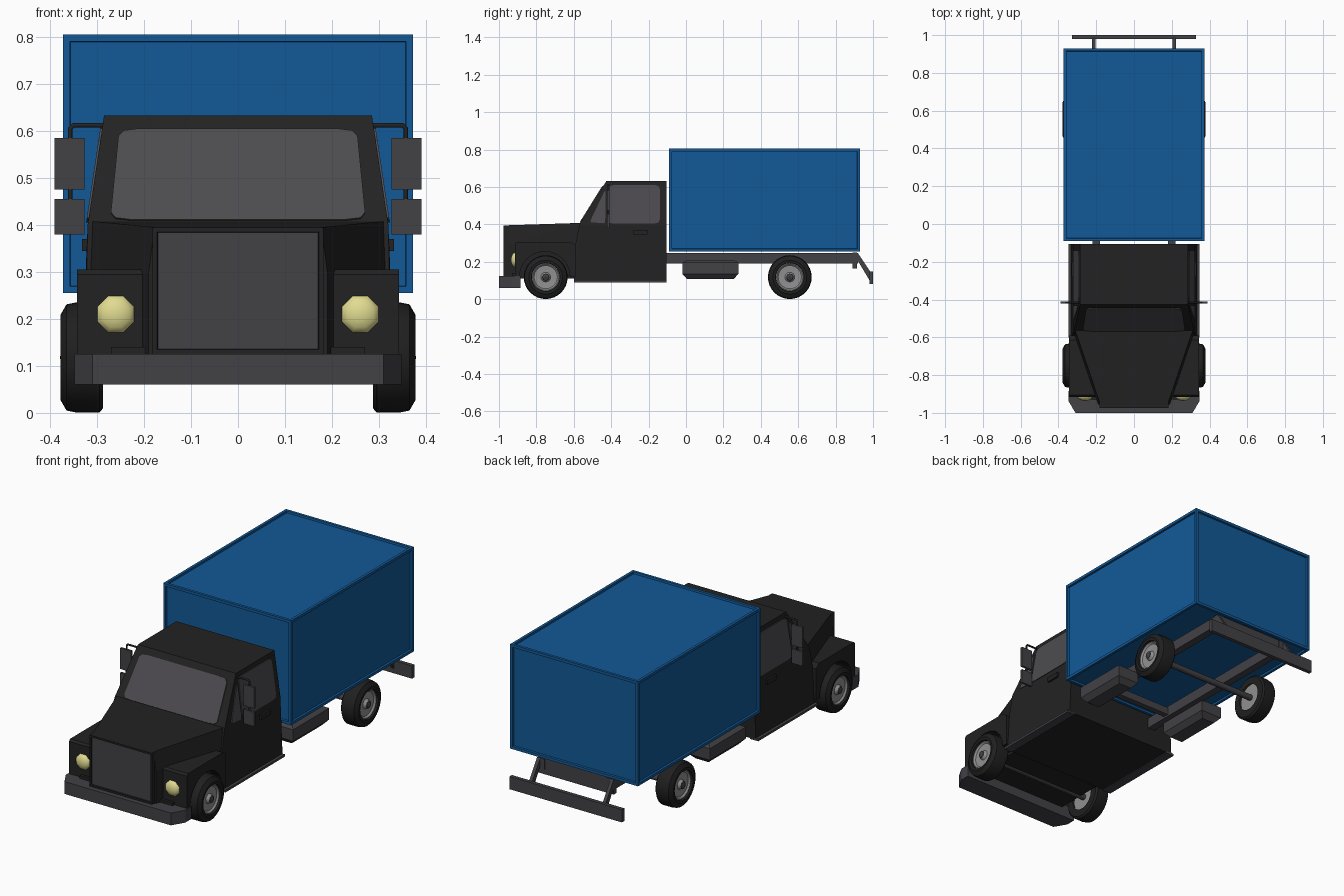
import bpy, bmesh
from math import cos, sin, pi, radians
from mathutils import Vector, Matrix

if "Cube" in bpy.data.objects:
    bpy.data.objects.remove(bpy.data.objects["Cube"])


def material(name, r, g, b):
    m = bpy.data.materials.new(name)
    m.use_nodes = True
    m.diffuse_color = (r, g, b, 1)
    node = next(n for n in m.node_tree.nodes if n.type == 'BSDF_PRINCIPLED')
    node.inputs["Base Color"].default_value = (r, g, b, 1)
    return m


BLUE = material("blue paint", .006, .10, .31)
BLACK = material("black paint", .016, .016, .016)
RUBBER = material("tyre rubber", .014, .014, .014)
GLASS = material("grey glass", .073, .07, .078)
TRIM = material("dark grey metal", .054, .052, .06)
METAL = material("wheel metal", .28, .28, .28)
LAMP = material("pale yellow lamp", .75, .71, .28)
SIDES = (("left", 1), ("right", -1))


def finish(name, bm, *mats, smooth=False):
    bmesh.ops.recalc_face_normals(bm, faces=bm.faces)
    mesh = bpy.data.meshes.new(name)
    bm.to_mesh(mesh)
    bm.free()
    for m in mats:
        mesh.materials.append(m)
    ob = bpy.data.objects.new(name, mesh)
    bpy.context.collection.objects.link(ob)
    if smooth:
        bpy.ops.object.select_all(action='DESELECT')
        ob.select_set(True)
        bpy.context.view_layer.objects.active = ob
        bpy.ops.object.shade_smooth_by_angle(angle=radians(35))
    return ob


def hull(name, points, mat):
    """Convex solid around the points."""
    bm = bmesh.new()
    for p in points:
        bm.verts.new(p)
    bmesh.ops.convex_hull(bm, input=bm.verts)
    bmesh.ops.dissolve_limit(bm, angle_limit=.01, verts=bm.verts, edges=bm.edges)
    return finish(name, bm, mat)


def box(name, x, y, z, mat):
    return hull(name, [(a, b, c) for a in x for b in y for c in z], mat)


def both(points):
    return [(s * x, y, z) for x, y, z in points for s in (1, -1)]


def prism(name, points, push, mat):
    """Flat outline pushed along a vector."""
    bm = bmesh.new()
    face = bm.faces.new([bm.verts.new(p) for p in points])
    top = bmesh.ops.extrude_face_region(bm, geom=[face], use_keep_orig=True)
    bmesh.ops.translate(bm, vec=push, verts=[v for v in top["geom"] if isinstance(v, bmesh.types.BMVert)])
    return finish(name, bm, mat)


def lathe(name, profile, centre, side, mat, steps=32):
    """Spin (x, radius) pairs about the x axis."""
    bm = bmesh.new()
    verts = [bm.verts.new((x, 0, r)) for x, r in profile]
    edges = [bm.edges.new(pair) for pair in zip(verts, verts[1:])]
    bmesh.ops.spin(bm, geom=verts + edges, cent=(0, 0, 0), axis=(1, 0, 0),
                   angle=2 * pi, steps=steps, use_merge=True)
    bmesh.ops.remove_doubles(bm, verts=bm.verts, dist=.0002)
    bmesh.ops.transform(bm, matrix=Matrix.Translation(centre) @ Matrix.Diagonal((side, 1, 1, 1)), verts=bm.verts)
    return finish(name, bm, mat, smooth=True)


def tube(name, points, radius, mat):
    curve = bpy.data.curves.new(name, 'CURVE')
    curve.dimensions = '3D'
    curve.bevel_depth = radius
    curve.bevel_resolution = 2
    curve.use_fill_caps = True
    line = curve.splines.new('POLY')
    line.points.add(len(points) - 1)
    for p, co in zip(line.points, points):
        p.co = (*co, 1)
    curve.materials.append(mat)
    ob = bpy.data.objects.new(name, curve)
    bpy.context.collection.objects.link(ob)


def rounded(corners, r=.15):
    """Cut each corner of an outline with three points."""
    pts = [Vector(c) for c in corners]
    out = []
    for i, p in enumerate(pts):
        a = p + (pts[i - 1] - p) * r
        b = p + (pts[(i + 1) % len(pts)] - p) * r
        out += [a, (a + b) * .25 + p * .5, b]
    return out


# Cargo box with a raised frame round every panel
bm = bmesh.new()
bmesh.ops.create_cube(bm, size=1, matrix=Matrix.Translation((0, .42, .53)) @ Matrix.Diagonal((.744, 1.02, .55, 1)))
bmesh.ops.inset_individual(bm, faces=bm.faces[:], thickness=.02, depth=0)
bm.normal_update()
panels = [f for f in bm.faces if max(abs(c) for c in f.normal) > .9 and f.calc_area() > .2]
bmesh.ops.inset_individual(bm, faces=panels, thickness=.002, depth=-.01)
finish("cargo_box", bm, BLUE)

# Cab
hull("cab_body", both([(.333, -.6, .095), (.333, -.105, .095), (.322, -.59, .30), (.322, -.105, .30),
                       (.32, -.57, .40), (.32, -.105, .40)]), BLACK)
hull("cab_roof", both([(.32, -.57, .40), (.32, -.105, .40), (.285, -.425, .633), (.285, -.105, .633)]), BLACK)
hull("hood", both([(.312, -.56, .408), (.178, -.955, .395), (.32, -.57, .30), (.19, -.955, .30),
                   (.19, -.955, .125), (.32, -.57, .125)]), BLACK)
box("front_floor", (-.27, .27), (-.93, -.58), (.11, .14), BLACK)

# Grille set into the nose
bm = bmesh.new()
bmesh.ops.create_cube(bm, size=1, matrix=Matrix.Translation((0, -.96, .26)) @ Matrix.Diagonal((.364, .03, .27, 1)))
bm.normal_update()
front = [f for f in bm.faces if f.normal.y < -.9]
bmesh.ops.inset_region(bm, faces=front, thickness=.014)
bmesh.ops.inset_region(bm, faces=front, thickness=.002, depth=-.006)
front[0].material_index = 1
finish("grille", bm, BLACK, TRIM)


# Windows lie on the sloping cab walls
def screen(x, t):
    return (x, -.57 + .145 * t, .40 + .233 * t)


def wall(side, y, z):
    return (side * (.32 - .035 * (z - .40) / .233), y, z)


prism("windscreen", rounded([screen(-.272, .04), screen(.272, .04), screen(.253, .87), screen(-.253, .87)], .08),
      (0, -.004, .0025), GLASS)
for label, s in SIDES:
    prism(label + "_door_window", rounded([wall(s, -.422, .405), wall(s, -.14, .405), wall(s, -.14, .61),
                                           wall(s, -.415, .61)], .1), (s * .004, 0, 0), GLASS)
    prism(label + "_vent_window", rounded([wall(s, -.515, .412), wall(s, -.432, .405),
                                           wall(s, -.43, .59)], .1), (s * .004, 0, 0), GLASS)
    box(label + "_door_handle", (s * .31, s * .332), (-.28, -.205), (.345, .37), BLACK)
    box(label + "_step", (s * .30, s * .347), (-.6, -.105), (.09, .102), TRIM)

    # Fender with wheel arch
    arch = [(s * .18, -.755 + .135 * cos(a), .12 + .135 * sin(a)) for a in (pi * i / 12 for i in range(13))]
    outline = [(s * .18, y, z) for y, z in ((-.915, .12), (-.915, .295), (-.905, .305), (-.615, .305),
                                            (-.59, .285), (-.59, .12))]
    prism(label + "_fender", outline + arch, (s * .163, 0, 0), BLACK)
    box(label + "_arch_liner", (s * .17, s * .27), (-.9, -.6), (.12, .30), BLACK)

    # Headlight
    bm = bmesh.new()
    bmesh.ops.create_uvsphere(bm, u_segments=8, v_segments=8, radius=1)
    bmesh.ops.transform(bm, verts=bm.verts, matrix=Matrix.Translation((s * .26, -.912, .21))
                        @ Matrix.Diagonal((.043, .024, .043, 1)) @ Matrix.Rotation(pi / 2, 4, 'X')
                        @ Matrix.Rotation(pi / 8, 4, 'Z'))
    finish(label + "_headlight", bm, LAMP, smooth=True)

    # Mirrors on a bent bracket
    tube(label + "_mirror_bracket", [(s * .28, -.415, .612), (s * .35, -.415, .612), (s * .357, -.415, .605),
                                     (s * .357, -.415, .385)], .005, BLACK)
    for part, z in (("upper", (.475, .585)), ("lower", (.38, .455))):
        box(f"{label}_{part}_mirror", (s * .327, s * .39), (-.422, -.41), z, TRIM)

    # Chassis rail, fuel tank and rear bumper arm
    box(label + "_rail", (s * .18, s * .22), (-.15, .92), (.19, .247), TRIM)
    tank = [(x, y, z) for x in (.21, .335) for y in (-.02, .28) for z in (.135, .195)]
    tank += [(x, y, z) for x in (.235, .31) for y in (.005, .255) for z in (.108, .21)]
    hull(label + "_fuel_tank", [(s * x, y, z) for x, y, z in tank], TRIM)
    prism(label + "_bumper_arm", [(s * .205, .895, .245), (s * .205, .92, .245), (s * .205, .99, .14),
                                  (s * .205, .985, .095)], (s * .018, 0, 0), TRIM)

    # Wheels
    for part, y in (("front", -.75), ("rear", .555)):
        tyre = [(.287, .07), (.287, .108), (.295, .117), (.345, .117), (.365, .113), (.378, .09), (.376, .076), (.362, .074)]
        hub = [(.30, .001), (.30, .076), (.364, .076), (.366, .07), (.358, .062), (.356, .026),
               (.366, .02), (.374, .012), (.376, .001)]
        lathe(f"{label}_{part}_tyre", tyre, (0, y, .118), s, RUBBER)
        lathe(f"{label}_{part}_hub", hub, (0, y, .118), s, METAL)
        lathe(f"{label}_{part}_hub_cap", [(.37, .02), (.374, .018), (.379, .001)], (0, y, .118), s, TRIM, 8)

# Axles, cross members and bumpers
for part, y in (("front", -.75), ("rear", .555)):
    tube(part + "_axle", [(-.31, y, .118), (.31, y, .118)], .016, TRIM)
box("rear_cross_member", (-.22, .22), (.89, .915), (.165, .25), TRIM)
box("middle_cross_member", (-.19, .19), (.02, .05), (.2, .24), TRIM)
box("rear_bumper", (-.327, .327), (.98, 1.0), (.08, .147), TRIM)
hull("front_bumper", both([(x, y, z) for z in (.06, .125)
                           for x, y in ((.31, -1.0), (.348, -.935), (.348, -.885))]), TRIM)
